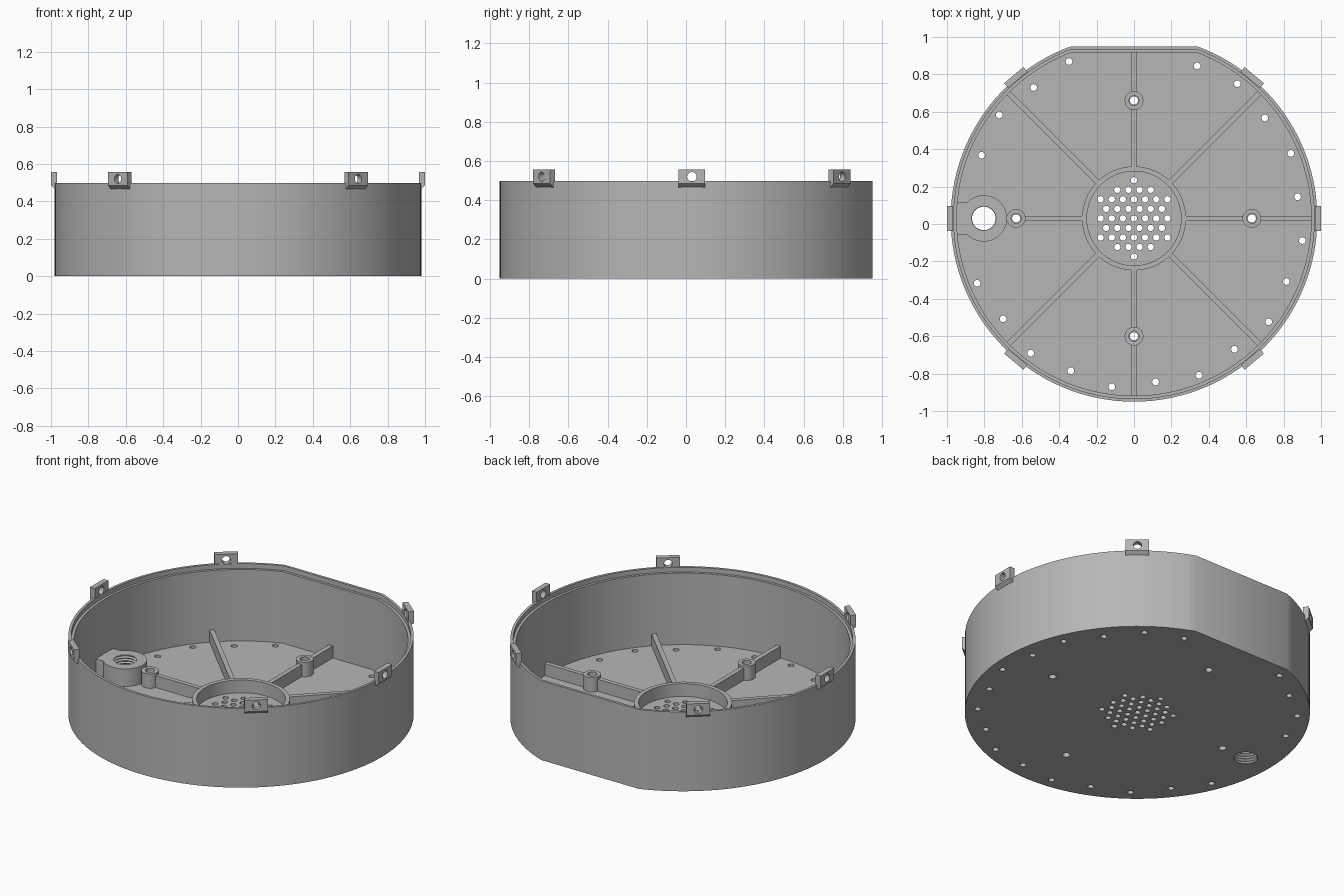
import bpy, bmesh, math
from mathutils import Matrix, Vector

if "Cube" in bpy.data.objects:
    bpy.data.objects.remove(bpy.data.objects["Cube"])

CY = 0.03                      # centre of the round shell in y
FLOOR, RIM, RIB_TOP = 0.02, 0.497, 0.095

grey = bpy.data.materials.new("light_grey")
grey.diffuse_color = (0.47, 0.47, 0.47, 1)
grey.use_nodes = True
grey.node_tree.nodes["Principled BSDF"].inputs["Base Color"].default_value = grey.diffuse_color


def finish(name, bm, helper=False):
    bmesh.ops.recalc_face_normals(bm, faces=bm.faces[:])
    me = bpy.data.meshes.new(name)
    bm.to_mesh(me)
    bm.free()
    ob = bpy.data.objects.new(name, me)
    bpy.context.collection.objects.link(ob)
    me.materials.append(grey)
    ob.hide_render = helper
    return ob


def activate(ob):
    bpy.ops.object.select_all(action='DESELECT')
    ob.select_set(True)
    bpy.context.view_layer.objects.active = ob


def smooth(ob):
    activate(ob)
    bpy.ops.object.shade_smooth_by_angle(angle=math.radians(30))


def cut(ob, cutter):
    activate(ob)
    mod = ob.modifiers.new("cut", 'BOOLEAN')
    mod.operation, mod.solver, mod.object = 'DIFFERENCE', 'EXACT', cutter
    bpy.ops.object.modifier_apply(modifier=mod.name)


def skin(bm, loops, closed=False):
    """Join equal loops of points with quads; cap the ends unless closed."""
    rings = [[bm.verts.new(p) for p in lp] for lp in loops]
    n = len(rings[0])
    pairs = list(zip(rings, rings[1:])) + ([(rings[-1], rings[0])] if closed else [])
    for a, b in pairs:
        for i in range(n):
            j = (i + 1) % n
            bm.faces.new((a[i], a[j], b[j], b[i]))
    if not closed:
        bm.faces.new(rings[0])
        bm.faces.new(rings[-1])


def lathe(bm, x, y, profile, seg, closed=False):
    skin(bm, [[(x + r * math.cos(2 * math.pi * i / seg), y + r * math.sin(2 * math.pi * i / seg), z)
               for i in range(seg)] for r, z in profile], closed)


def tube(name, x, y, r_out, r_in, z0, z1, seg):
    bm = bmesh.new()
    lathe(bm, x, y, [(r_out, z0), (r_out, z1), (r_in, z1), (r_in, z0)], seg, True)
    ob = finish(name, bm)
    smooth(ob)
    return ob


def outline(inset, z, n=110):
    """Round outline with one flat side at the back."""
    r, flat = 0.98 - inset, 0.92 - inset
    a = math.asin(flat / r)
    span = 2 * math.pi - (math.pi - 2 * a)
    return [(r * math.cos(math.pi - a + span * i / n), CY + r * math.sin(math.pi - a + span * i / n), z)
            for i in range(n + 1)]


# Shell: floor, wall and stepped lip
bm = bmesh.new()
skin(bm, [outline(0, 0), outline(0, RIM), outline(0.016, RIM), outline(0.016, 0.468),
          outline(0.032, 0.468), outline(0.032, FLOOR)])
shell = finish("shell", bm)

# Drill helper for every small hole in the floor
bm = bmesh.new()


def drill(x, y, r):
    lathe(bm, x, CY + y, [(r, -0.05), (r, FLOOR + 0.05)], 16)


rows = {0: 7, 1: 6, 2: 7, 3: 4, 4: 1}
for row in range(-4, 5):
    count = rows[abs(row)]
    for i in range(count):
        drill((i - (count - 1) / 2) * 0.0595, row * 0.051, 0.017)
for k in range(24):
    if k in (5, 6, 11, 12):        # none at the flat or the cable boss
        continue
    ang, r = math.radians(7.5 + 15 * k), (0.882, 0.908)[k % 2]
    drill(r * math.cos(ang), r * math.sin(ang), 0.018)
for k in range(4):
    drill(0.63 * math.cos(k * math.pi / 2), 0.63 * math.sin(k * math.pi / 2), 0.022)
drills = finish("drill_helper", bm, True)

# Ridged bore helper for the cable hole
bm = bmesh.new()
prof = [(0.063, -0.03)]
for i in range(9):
    z = i * 0.0165 - 0.004
    prof += [(0.063, z), (0.072, z + 0.008)]
prof += [(0.063, 0.1445), (0.063, 0.17)]
lathe(bm, -0.803, CY, prof, 40)
bore = finish("bore_helper", bm, True)

cut(shell, drills)
cut(shell, bore)
smooth(shell)

# Cable boss: round block joined to the wall
bm = bmesh.new()
R, h = 0.124, 0.086
a = math.pi - math.asin(h / R)
pts = [(-0.955, -h)]
pts += [(-0.803 + R * math.cos(-a + 2 * a * i / 40), R * math.sin(-a + 2 * a * i / 40)) for i in range(41)]
pts += [(-0.955, h)]
skin(bm, [[(x, y + CY, z) for x, y in pts] for z in (0.01, 0.13)])
boss = finish("cable_boss", bm)
cut(boss, bore)
smooth(boss)

# Centre ring and screw bosses
tube("centre_ring", 0, CY, 0.278, 0.252, 0.01, 0.1, 64)
for k in range(4):
    x, y = 0.63 * math.cos(k * math.pi / 2), 0.63 * math.sin(k * math.pi / 2)
    tube("screw_boss", x, CY + y, 0.05, 0.027, 0.01, 0.11, 32)


# Ribs
def rib(ang, r0, r1):
    bm = bmesh.new()
    bmesh.ops.create_cube(bm, size=1)
    bmesh.ops.scale(bm, vec=(r1 - r0, 0.028, RIB_TOP - 0.01), verts=bm.verts)
    bmesh.ops.translate(bm, vec=((r0 + r1) / 2, 0, (RIB_TOP + 0.01) / 2), verts=bm.verts)
    bmesh.ops.transform(bm, matrix=Matrix.Translation((0, CY, 0)) @ Matrix.Rotation(ang, 4, 'Z'), verts=bm.verts)
    finish("rib", bm)


for k in range(8):
    ang = k * math.pi / 4
    if k % 2:
        rib(ang, 0.268, 0.952)
    else:
        rib(ang, 0.268, 0.59)
        if k != 4:
            rib(ang, 0.67, 0.895 if k == 2 else 0.952)

# Mounting tabs with a cross hole and sloped underside
for deg in (0, 50, 130, 180, 230, 310):
    place = Matrix.Translation((0, CY, 0)) @ Matrix.Rotation(math.radians(deg), 4, 'Z')
    side = [(0.967, 0.47), (0.978, 0.466), (1.0, 0.485), (1.0, 0.557), (0.967, 0.557)]
    bm = bmesh.new()
    skin(bm, [[place @ Vector((r, t, z)) for r, z in side] for t in (-0.067, 0.067)])
    tab = finish("mounting_tab", bm)
    bm = bmesh.new()
    skin(bm, [[place @ Vector((r, 0.024 * math.cos(i * math.pi / 12), 0.52 + 0.024 * math.sin(i * math.pi / 12)))
               for i in range(24)] for r in (0.9, 1.05)])
    pin = finish("pin_helper", bm, True)
    cut(tab, pin)
    smooth(tab)
    bpy.data.objects.remove(pin)

for helper in (drills, bore):
    bpy.data.objects.remove(helper)
